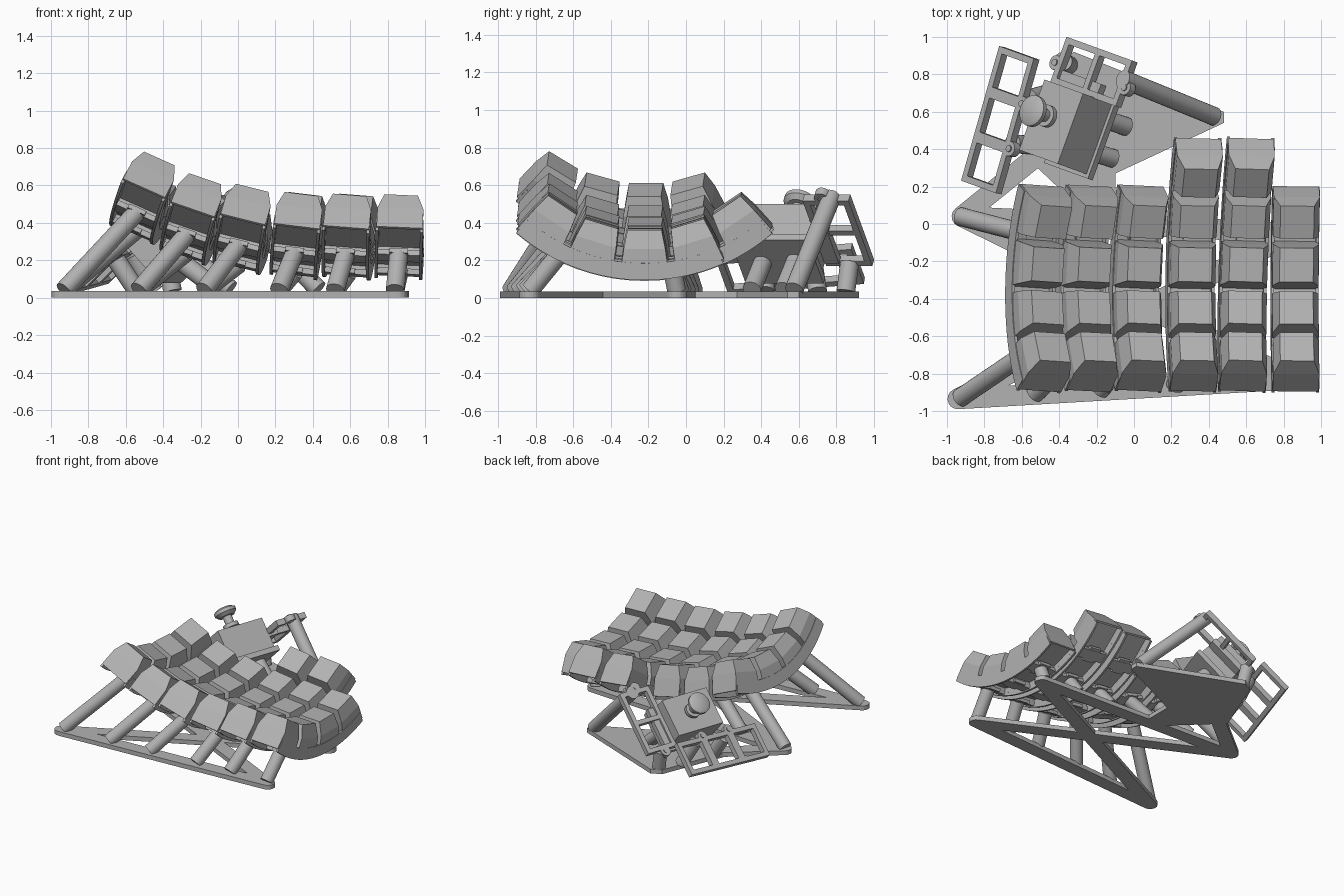
import bpy, bmesh
from math import radians, sin, cos, pi
from mathutils import Matrix, Vector

if "Cube" in bpy.data.objects:
    bpy.data.objects.remove(bpy.data.objects["Cube"])

GREY = (0.45, 0.45, 0.45, 1)
mat = bpy.data.materials.new("plain grey")
mat.use_nodes = True
mat.diffuse_color = GREY
mat.node_tree.nodes["Principled BSDF"].inputs["Base Color"].default_value = GREY


def finish(name, bm, matrix=Matrix(), smooth=False):
    bmesh.ops.recalc_face_normals(bm, faces=bm.faces)
    mesh = bpy.data.meshes.new(name)
    bm.to_mesh(mesh)
    bm.free()
    mesh.materials.append(mat)
    ob = bpy.data.objects.new(name, mesh)
    bpy.context.collection.objects.link(ob)
    ob.matrix_world = matrix
    if smooth:
        bpy.ops.object.select_all(action='DESELECT')
        ob.select_set(True)
        bpy.context.view_layer.objects.active = ob
        bpy.ops.object.shade_smooth_by_angle(angle=radians(35))
    return ob


def add_box(bm, size, at=(0, 0, 0), turn=Matrix()):
    bmesh.ops.create_cube(bm, size=1, matrix=turn @ Matrix.Translation(at) @ Matrix.Diagonal((*size, 1)))


def add_disc(bm, r, h, at, r2=None):
    bmesh.ops.create_cone(bm, cap_ends=True, segments=24, radius1=r,
                          radius2=r if r2 is None else r2, depth=h, matrix=Matrix.Translation(at))


def post(name, a, b, r=0.05):
    a, b = Vector(a), Vector(b)
    bm = bmesh.new()
    add_disc(bm, r, (b - a).length, (0, 0, 0))
    turn = (b - a).to_track_quat('Z', 'Y').to_matrix().to_4x4()
    finish(name, bm, Matrix.Translation((a + b) / 2) @ turn, True)


def slab(name, points, height):
    bm = bmesh.new()
    face = bm.faces.new([bm.verts.new((x, y, 0)) for x, y in points])
    out = bmesh.ops.extrude_face_region(bm, geom=[face])
    top = [v for v in out["geom"] if isinstance(v, bmesh.types.BMVert)]
    bmesh.ops.translate(bm, verts=top, vec=(0, 0, height))
    # the extrusion removes the lower face, so close it again
    bmesh.ops.holes_fill(bm, edges=[e for e in bm.edges if e.is_boundary])
    return finish(name, bm)


def beam(name, a, b, r=0.055):
    # flat bar with rounded ends
    a, b = Vector(a), Vector(b)
    start = -Vector((1, 0)).angle_signed((b - a).normalized())
    pts = []
    for centre, offset in ((b, -pi / 2), (a, pi / 2)):
        for i in range(9):
            t = start + offset + pi * i / 8
            pts.append((centre.x + r * cos(t), centre.y + r * sin(t)))
    slab(name, pts, BASE)


BASE, ARC_Y, PITCH = 0.035, -0.22, 17
TOP_R, BAR_R = 0.78, 1.02


def keycap(name, matrix):
    # tapered cap with a recessed plate underneath
    bm = bmesh.new()
    rings = []
    for half_x, half_y, z in ((0.09, 0.091, 0), (0.123, 0.111, -0.1), (0.123, 0.13, -0.235)):
        rings.append([bm.verts.new((sx * half_x, sy * half_y, z))
                      for sx, sy in ((-1, -1), (1, -1), (1, 1), (-1, 1))])
    bm.faces.new(rings[0])
    for upper, lower in zip(rings, rings[1:]):
        for i in range(4):
            j = (i + 1) % 4
            bm.faces.new((upper[i], upper[j], lower[j], lower[i]))
    ob = finish(name, bm, matrix)
    mod = ob.modifiers.new("wall", 'SOLIDIFY')
    mod.thickness, mod.offset = 0.018, -1
    bm = bmesh.new()
    add_box(bm, (0.22, 0.225, 0.02), (0, 0, -0.19))
    finish(name.replace("keycap", "key_plate"), bm, matrix)


def side_wall(name, matrix, x, a0, a1):
    # curved band running along one side of a column
    bm = bmesh.new()
    rows = []
    steps = 20
    for i in range(steps + 1):
        t = radians(a0 + (a1 - a0) * i / steps)
        rows.append([bm.verts.new((x + dx, r * sin(t), -r * cos(t)))
                     for dx, r in ((-0.008, 0.955), (0.008, 0.955), (0.008, 1.045), (-0.008, 1.045))])
    bm.faces.new(rows[0])
    bm.faces.new(rows[-1])
    for p, q in zip(rows, rows[1:]):
        for i in range(4):
            j = (i + 1) % 4
            bm.faces.new((p[i], p[j], q[j], q[i]))
    finish(name, bm, matrix, True)


# key columns: front edge x and z, roll, yaw, y shift, number of keys, foot x
columns = [(-0.385, 0.745, 24, 4, -0.02, 4, -0.93), (-0.15, 0.637, 19, 3, -0.012, 4, -0.53),
           (0.1, 0.588, 14, 2.7, -0.006, 4, -0.18), (0.35, 0.555, 7, 1.2, 0, 5, 0.22),
           (0.615, 0.55, 4.5, 2, 0, 5, 0.52), (0.877, 0.55, 2.5, 0.5, 0, 4, 0.84)]

for n, (ex, ez, roll, yaw, dy, count, foot) in enumerate(columns, 1):
    r = radians(roll)
    frame = (Matrix.Translation((ex + 0.595 * sin(r), ARC_Y + dy, ez + 0.595 * cos(r)))
             @ Matrix.Rotation(-radians(yaw), 4, 'Z') @ Matrix.Rotation(r, 4, 'Y'))
    first, last = -2.5 * PITCH, (count - 2.5) * PITCH
    for k in range(count):
        turn = Matrix.Rotation(radians((k - 2) * PITCH), 4, 'X')
        keycap(f"keycap_{n}_{k + 1}", frame @ turn @ Matrix.Translation((0, 0, -TOP_R)))
    for side in (-1, 1):
        side_wall(f"column_wall_{n}_{'left' if side > 0 else 'right'}", frame, side * 0.119,
                  first + 1.8, last - 1.8)
    # cross bars with tabs between the keys
    bm = bmesh.new()
    for k in range(1, count):
        turn = Matrix.Rotation(radians(first + k * PITCH), 4, 'X')
        add_box(bm, (0.235, 0.085, 0.03), (0, 0, -BAR_R), turn)
        add_box(bm, (0.1, 0.13, 0.025), (0, 0, -BAR_R), turn)
    finish(f"column_cross_bars_{n}", bm, frame)
    # supporting posts
    share = (foot + 0.93) / 1.77
    for label, angle, y in (("front", -26.5, -0.93 + 0.1 * share), ("back", 8.5, 0.04 - 0.09 * share)):
        t = radians(angle)
        tip = frame @ (Vector((0, sin(t), -cos(t))) * (BAR_R + 0.005))
        post(f"{label}_post_{n}", (foot, y, 0.04), tip)

# base truss
front_right, front_left = (-0.942, -0.935), (0.85, -0.83)
back_right, back_left = (-0.92, 0.04), (0.86, -0.05)
beam("front_beam", front_right, front_left)
beam("back_beam", back_right, back_left)
beam("diagonal_beam_a", front_right, back_left)
beam("diagonal_beam_b", front_left, back_right)
beam("thumb_side_beam", back_right, (-0.5, 0.38))
slab("thumb_base_plate", [(0.48, 0.54), (0.48, 0.6), (-0.32, 0.92), (-0.4, 0.88),
                          (-0.6, 0.38), (-0.2, 0.0), (-0.1, 0.0), (-0.1, 0.27)], BASE)

# thumb cluster: shared tilted frame (local x climbs, y runs along, z is the face normal)
along = Vector((0.34, 0.94, 0)).normalized()
climb = (Vector((along.y, -along.x, 0)) * 0.73 + Vector((0, 0, 0.68))).normalized()
normal = climb.cross(along)
tilt = Matrix((climb, along, normal)).transposed().to_4x4()


def thumb(x, y, z):
    return Matrix.Translation((x, y, z)) @ tilt


def lattice(bm, w, l, nx, ny, bar=0.035, thick=0.045):
    # rectangular plate with a grid of square openings
    for i in range(nx + 1):
        add_box(bm, (bar, l, thick), (-(w - bar) / 2 + (w - bar) * i / nx, 0, 0))
    for j in range(ny + 1):
        add_box(bm, (w, bar, thick), (0, -(l - bar) / 2 + (l - bar) * j / ny, 0))


def ears(bm, spots):
    for x, y in spots:
        add_disc(bm, 0.04, 0.045, (x, y, 0))
        add_disc(bm, 0.018, 0.06, (x, y, 0))


bm = bmesh.new()
lattice(bm, 0.27, 0.75, 1, 3)
for y in (-0.125, 0.125):
    add_box(bm, (0.27, 0.06, 0.045), (0, y, 0))
ears(bm, [(0.14, -0.125), (0.14, 0.125)])
finish("thumb_ladder_frame", bm, thumb(-0.715, 0.555, 0.155) @ Matrix.Rotation(radians(6), 4, 'X'))

bm = bmesh.new()
lattice(bm, 0.51, 0.26, 2, 1)
ears(bm, [(-0.27, -0.02), (0.27, -0.02)])
finish("thumb_back_frame", bm, thumb(-0.215, 0.81, 0.36))

bm = bmesh.new()
add_box(bm, (0.3, 0.4, 0.28), (0, 0, -0.01))
add_box(bm, (0.34, 0.44, 0.04), (0, 0, -0.13))
add_box(bm, (0.3, 0.1, 0.045), (0, 0.23, 0))
finish("thumb_block", bm, thumb(-0.36, 0.517, 0.303))

# knob on the block
bm = bmesh.new()
add_disc(bm, 0.06, 0.03, (0, 0, 0.01))
add_disc(bm, 0.035, 0.14, (0, 0, 0.07))
add_disc(bm, 0.06, 0.025, (0, 0, 0.1), 0.085)
add_disc(bm, 0.085, 0.025, (0, 0, 0.125))
add_disc(bm, 0.085, 0.015, (0, 0, 0.145), 0.06)
finish("thumb_knob", bm, thumb(-0.46, 0.575, 0.42), True)

# thumb posts
for i, (a, b) in enumerate([((0.43, 0.575, 0.045), (-0.06, 0.775, 0.54)),
                            ((-0.35, 0.85, 0.035), (-0.38, 0.87, 0.19)),
                            ((-0.04, 0.52, 0.045), (-0.27, 0.6, 0.24)),
                            ((-0.11, 0.35, 0.045), (-0.34, 0.42, 0.22)),
                            ((-0.45, 0.7, 0.035), (-0.56, 0.67, 0.23)),
                            ((-0.54, 0.42, 0.035), (-0.65, 0.43, 0.2))], 1):
    post(f"thumb_post_{i}", a, b)
